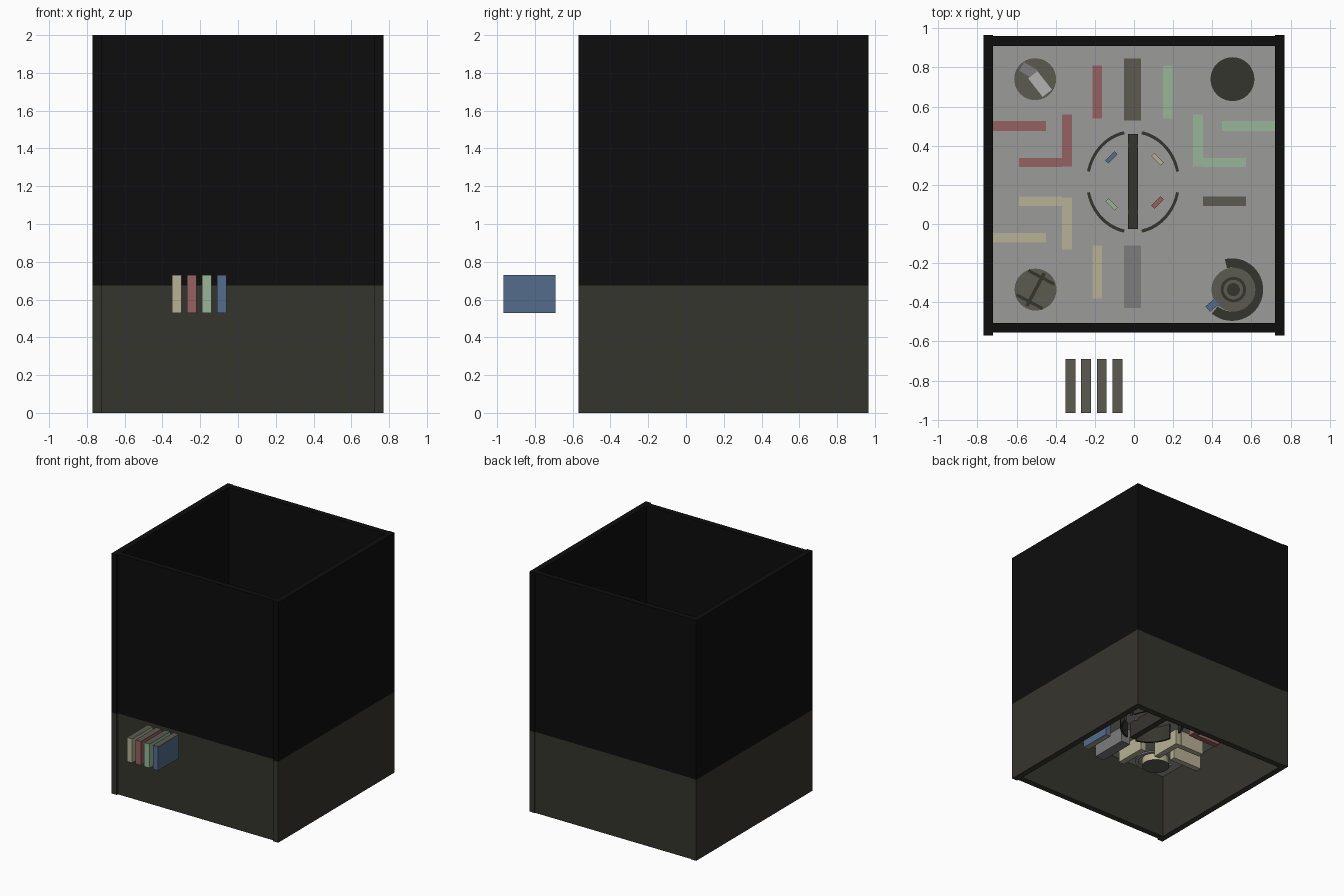
import bpy, bmesh, math

if "Cube" in bpy.data.objects:
    bpy.data.objects.remove(bpy.data.objects["Cube"])

def mat(name, r, g, b):
    m = bpy.data.materials.new(name)
    m.diffuse_color = (r, g, b, 1)
    m.use_nodes = True
    m.node_tree.nodes["Principled BSDF"].inputs["Base Color"].default_value = m.diffuse_color
    return m

BLACK = mat("black", .004, .004, .004)
DARK = mat("dark olive", .036, .035, .026)
OLIVE = mat("olive grey", .105, .105, .083)
FLOOR = mat("floor grey", .33, .33, .32)
MID = mat("mid grey", .2, .2, .2)
LIGHT = mat("light grey", .45, .45, .44)
RED = mat("dull red", .30, .12, .12)
GREEN = mat("soft green", .31, .47, .31)
YELLOW = mat("pale yellow", .47, .44, .30)
BLUE = mat("slate blue", .09, .15, .26)

def finish(name, bm, side, top=None):
    bmesh.ops.recalc_face_normals(bm, faces=bm.faces)
    me = bpy.data.meshes.new(name)
    me.materials.append(side)
    if top:
        me.materials.append(top)
        for f in bm.faces:
            f.material_index = 1 if abs(f.normal.z) > .9 else 0
    bm.to_mesh(me)
    bm.free()
    o = bpy.data.objects.new(name, me)
    bpy.context.collection.objects.link(o)
    return o

def box(name, x0, x1, y0, y1, z0, z1, side, top=None, rot=0):
    bm = bmesh.new()
    bmesh.ops.create_cube(bm, size=1)
    for v in bm.verts:
        v.co.x *= x1 - x0
        v.co.y *= y1 - y0
        v.co.z *= z1 - z0
    o = finish(name, bm, side, top)
    o.location = ((x0 + x1) / 2, (y0 + y1) / 2, (z0 + z1) / 2)
    o.rotation_euler.z = math.radians(rot)
    return o

def disc(name, x, y, r, z0, z1, side, top=None):
    bm = bmesh.new()
    bmesh.ops.create_cone(bm, cap_ends=True, segments=40, radius1=r, radius2=r, depth=z1 - z0)
    o = finish(name, bm, side, top)
    o.location = (x, y, (z0 + z1) / 2)
    return o

def arc(name, x, y, r0, r1, a0, a1, z0, z1, m, n=28):
    bm = bmesh.new()
    prev = first = None
    for i in range(n + 1):
        a = math.radians(a0 + (a1 - a0) * i / n)
        c, s = math.cos(a), math.sin(a)
        ring = [bm.verts.new((x + r * c, y + r * s, z))
                for r, z in ((r0, z0), (r1, z0), (r1, z1), (r0, z1))]
        if prev:
            for k in range(4):
                j = (k + 1) % 4
                bm.faces.new((prev[k], prev[j], ring[j], ring[k]))
        else:
            bm.faces.new(ring)
        prev = ring
    bm.faces.new(prev)
    return finish(name, bm, m)

# Outer enclosure: olive lower walls, black upper walls
for part, z0, z1, m in (("lower", 0, .675, DARK), ("upper", .675, 2, BLACK)):
    box(part + "_left_wall", -.77, -.72, -.57, .965, z0, z1, m)
    box(part + "_right_wall", .72, .77, -.57, .965, z0, z1, m)
    box(part + "_front_wall", -.72, .72, -.555, -.505, z0, z1, m)
    box(part + "_back_wall", -.72, .72, .91, .96, z0, z1, m)

# Raised floor slab
F = .61
box("floor", -.72, .72, -.505, .91, .54, F, FLOOR)

# Spare wall pieces stacked in front
for i, m in enumerate((YELLOW, RED, GREEN, BLUE)):
    x = -.35 + i * .08
    box("spare_piece", x, x + .05, -.965, -.69, .53, .73, m, OLIVE)

# Maze walls in four coloured quarters
W0, W1 = .41, F + .003
CY = .215
for name, m, sx, sy in (("red", RED, -1, 1), ("green", GREEN, 1, 1),
                        ("yellow", YELLOW, -1, -1), ("blue", BLUE, 1, -1)):
    tops = [m] * 4
    if name == "blue":
        tops = [FLOOR, FLOOR, OLIVE, FLOOR]
    rects = ((.155, .205, .325, .595), (.31, .36, .08, .345),
             (.36, .58, .075, .122), (.45, .72, .26, .31))
    for (a, b, c, d), t in zip(rects, tops):
        xs = sorted((sx * a - .008, sx * b - .008))
        if a == .45:
            xs = sorted((sx * a, sx * b))
        ys = sorted((CY + sy * c, CY + sy * d))
        box(name + "_maze_wall", *xs, *ys, W0, W1, m, t if t != m else None)

# Central gate pieces and bars
box("back_gate", -.052, .035, .53, .845, W0, W1, OLIVE)
box("front_gate", -.052, .035, -.43, -.11, W0, W1, MID)
box("centre_bar", -.03, .02, -.025, .46, W0, F + .01, DARK)
box("left_crossbar", -.25, -.06, .205, .225, .53, W1, FLOOR)
box("right_crossbar", .065, .25, .205, .225, .53, W1, FLOOR)
for y in (.06, .4):
    box("bar_clip", -.035, .03, y - .01, y + .01, .53, W1, FLOOR)

# Central ring in four arcs
for a in (12, 102, 192, 282):
    e0, e1 = (a, a + 67)
    if a in (102, 282):
        e0, e1 = a - 1, a + 66
    o = arc("ring_arc", 0, 0, .225, .24, e0, e1, W0, F + .005, DARK)
    o.location = (-.005, CY, 0)
    o.scale.y = 1.1

# Small diagonal markers inside the ring
for x, y, r, m in ((-.115, .34, 45, BLUE), (.12, .33, -45, YELLOW),
                   (-.115, .1, -45, GREEN), (.12, .11, 45, RED)):
    box("marker", x - .034, x + .034, y - .011, y + .011, .53, F + .008, m, rot=r)

# Corner drums with their surrounding arc walls
B, T = .48, F + .005
disc("red_drum", -.505, .74, .107, B, T, RED, OLIVE)
disc("green_drum", .503, .74, .112, B, T, GREEN, DARK)
disc("yellow_drum", -.503, -.335, .107, B, T, YELLOW, OLIVE)
disc("blue_drum", .508, -.335, .112, B, T, BLUE, OLIVE)
arc("red_arc_wall", -.505, .74, .125, .15, 5, 245, .53, F + .001, FLOOR)
arc("green_arc_wall", .505, .74, .14, .16, -40, 205, .53, F + .001, FLOOR)
arc("yellow_arc_wall", -.503, -.35, .125, .15, 165, 425, .53, F + .001, FLOOR)
arc("blue_arc_wall", .5, -.335, .112, .16, -130, 103, .5, F + .005, DARK)

# Details on the drums
box("red_drum_plate", -.54, -.42, .685, .745, T, T + .005, LIGHT, rot=-52)
box("red_drum_step", -.58, -.5, .76, .81, T, T + .005, MID, rot=-30)
box("yellow_drum_bar", -.512, -.494, -.43, -.24, T, T + .006, DARK, rot=-28)
for dx, dy in ((.03, .062), (-.03, -.062)):
    box("yellow_drum_crossbar", -.503 + dx - .075, -.503 + dx + .075,
        -.335 + dy - .008, -.335 + dy + .008, T, T + .006, DARK, rot=-28)
for r, h, m in ((.065, .004, DARK), (.05, .008, OLIVE), (.033, .012, DARK)):
    disc("blue_drum_ring", .508, -.335, r, T, T + h, m)
box("blue_drum_handle", .37, .43, -.433, -.397, .53, T + .006, BLUE, rot=40)
